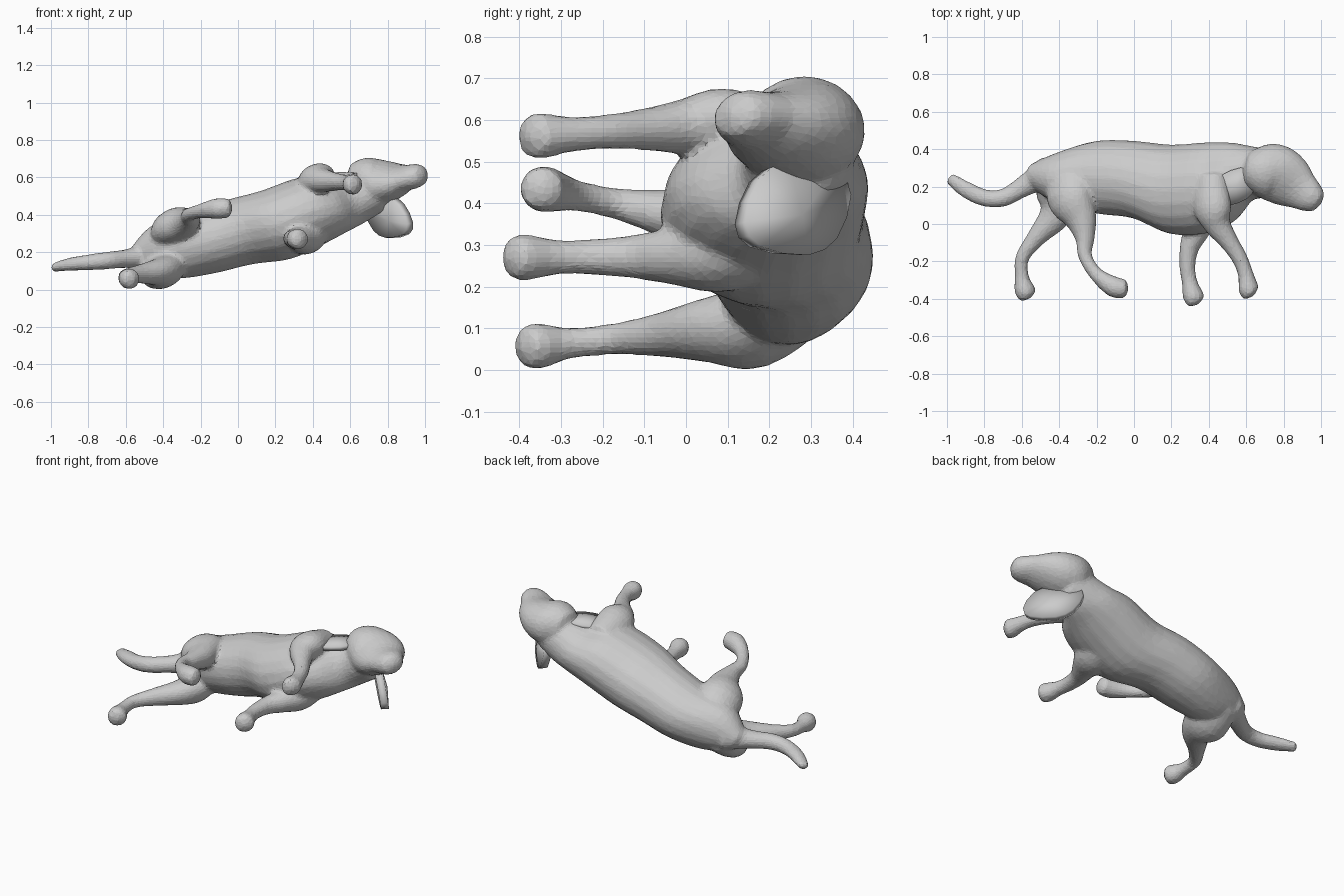
import bpy, bmesh, math
from mathutils import Vector

if "Cube" in bpy.data.objects:
    bpy.data.objects.remove(bpy.data.objects["Cube"])

coat = bpy.data.materials.new("grey coat")
coat.diffuse_color = (0.6, 0.6, 0.6, 1)
coat.use_nodes = True
coat.node_tree.nodes["Principled BSDF"].inputs["Base Color"].default_value = coat.diffuse_color
SIDE = Vector((-0.42, 0, 0.9)).normalized()   # across the animal
FORWARD = Vector((0.9, 0, 0.42))              # along the spine


def finish(name, bm):
    bmesh.ops.recalc_face_normals(bm, faces=bm.faces)
    me = bpy.data.meshes.new(name)
    bm.to_mesh(me)
    bm.free()
    me.materials.append(coat)
    ob = bpy.data.objects.new(name, me)
    bpy.context.collection.objects.link(ob)
    return ob


def spline(pts, steps=4):
    """Smooth curve through rows of x, y, z, depth radius, side radius."""
    p = [pts[0]] + pts + [pts[-1]]
    out = []
    for i in range(1, len(p) - 2):
        for s in range(steps):
            t = s / steps
            out.append([0.5 * (2*b + (c-a)*t + (2*a-5*b+4*c-d)*t*t + (3*b-a-3*c+d)*t**3)
                        for a, b, c, d in zip(p[i-1], p[i], p[i+1], p[i+2])])
    return out + [list(pts[-1])]


def tube(name, pts, axis=None, n=20):
    """Tube with oval sections and rounded ends; sections face the axis if one is given."""
    rows = spline(pts)
    bm = bmesh.new()
    rings = []
    for i, r in enumerate(rows):
        a, b = rows[max(i-1, 0)], rows[min(i+1, len(rows)-1)]
        t = (axis or Vector(b[:3]) - Vector(a[:3])).normalized()
        s = (SIDE - t * SIDE.dot(t)).normalized()
        u = s.cross(t)
        c = Vector(r[:3])
        angles = [k * math.tau / n for k in range(n)]
        rings.append([bm.verts.new(c + u*r[3]*math.cos(w) + s*r[4]*math.sin(w)) for w in angles])
    for p, q in zip(rings, rings[1:]):
        for k in range(n):
            bm.faces.new((p[k], p[(k+1) % n], q[(k+1) % n], q[k]))
    for ring, row, nxt in ((rings[0], rows[0], rows[1]), (rings[-1], rows[-1], rows[-2])):
        out = (Vector(row[:3]) - Vector(nxt[:3])).normalized()
        tip = bm.verts.new(Vector(row[:3]) + out * min(row[3], row[4]) * 0.4)
        for k in range(n):
            bm.faces.new((ring[k], ring[(k+1) % n], tip))
    return finish(name, bm)


def leg(name, path, radii, z_hip, z_foot, tuck):
    """Leg along an x, y path; drifts evenly sideways, its top tucked into the trunk."""
    y0, y1 = path[0][1], path[-1][1]
    rows = [[x, y, z_hip + (z_foot - z_hip) * (y - y0) / (y1 - y0), r, min(r, 0.03 + 0.5 * r)]
            for (x, y), r in zip(path, radii)]
    rows[0][2] += tuck
    return tube(name, rows)


def ear(name, centre, long_axis, cross_axis, bulge, thick, n=16):
    """Floppy ear: a thick, slightly bulged, squarish leaf."""
    def squared(v):
        return math.copysign(abs(v) ** 0.75, v)
    c, a, b = Vector(centre), Vector(long_axis), Vector(cross_axis)
    bm = bmesh.new()
    rim = [bm.verts.new(c + a * squared(math.cos(k*math.tau/n)) + b * squared(math.sin(k*math.tau/n)))
           for k in range(n)]
    mid = bm.verts.new(c + Vector(bulge))
    for k in range(n):
        bm.faces.new((rim[k], rim[(k+1) % n], mid))
    ob = finish(name, bm)
    m = ob.modifiers.new("thickness", 'SOLIDIFY')
    m.thickness, m.offset = thick, 0
    return ob


# trunk and neck
trunk = tube("trunk", [(-.55, .26, .165, .06, .06), (-.4, .245, .2, .14, .155), (-.2, .25, .245, .195, .175),
                       (0, .237, .305, .208, .187), (.2, .185, .345, .24, .2), (.4, .195, .425, .243, .19),
                       (.53, .225, .455, .21, .155), (.62, .27, .485, .148, .14), (.73, .27, .53, .13, .12)], FORWARD)

# skull and muzzle
head = tube("head", [(.61, .295, .57, .095, .10), (.68, .285, .575, .14, .13), (.76, .27, .57, .158, .125),
                     (.84, .22, .58, .143, .095), (.90, .175, .597, .108, .068), (.95, .14, .607, .085, .065),
                     (.985, .115, .615, .06, .05)])

# tail
tail = tube("tail", [(-.45, .285, .18, .085, .075), (-.6, .195, .165, .055, .05), (-.7, .14, .155, .048, .047),
                     (-.8, .14, .145, .046, .042), (-.9, .185, .135, .045, .035), (-.985, .245, .118, .032, .024)])

# hind legs: hip, thigh, knee, hock, paw
hind = (.1, .13, .09, .052, .038, .038, .056, .05)
hind_lower = leg("hind_leg_lower", [(-.41, .3), (-.4, .16), (-.42, .05), (-.52, -.07), (-.597, -.18),
                                    (-.6, -.28), (-.585, -.35), (-.565, -.385)], hind, .118, .055, .06)
hind_upper = leg("hind_leg_upper", [(-.35, .3), (-.345, .15), (-.285, .03), (-.262, -.08), (-.262, -.17),
                                    (-.205, -.265), (-.11, -.335), (-.045, -.345)], hind, .305, .435, -.05)

# front legs: shoulder, elbow, wrist, paw
front = (.09, .105, .075, .052, .043, .042, .056, .052)
front_lower = leg("front_leg_lower", [(.39, .25), (.375, .09), (.335, -.03), (.295, -.13), (.285, -.23),
                                      (.297, -.31), (.315, -.38), (.335, -.415)], front, .275, .27, .05)
front_upper = leg("front_leg_upper", [(.41, .25), (.42, .09), (.445, 0), (.505, -.09), (.563, -.18),
                                      (.598, -.27), (.613, -.345), (.63, -.37)], front, .6, .56, -.05)

# fuse the parts into one smooth skin
bpy.ops.object.select_all(action='DESELECT')
for ob in (trunk, head, tail, hind_lower, hind_upper, front_lower, front_upper):
    ob.select_set(True)
bpy.context.view_layer.objects.active = trunk
bpy.ops.object.join()
trunk.name = "body_skin"
m = trunk.modifiers.new("fuse", 'REMESH')
m.mode, m.voxel_size = 'VOXEL', 0.012
m = trunk.modifiers.new("soften", 'SMOOTH')
m.factor, m.iterations = 0.5, 8
m = trunk.modifiers.new("facets", 'DECIMATE')
m.ratio = 0.2

# ears
ear_lower = ear("ear_lower", (.805, .255, .385), (.05, -.035, -.105), (.095, -.115, .02), (.015, .01, -.015), .045)
ear_upper = ear("ear_upper", (.54, .2, .6), (.1, .04, .01), (.02, -.085, 0), (0, 0, .015), .028)

for ob in (trunk, ear_lower, ear_upper):
    bpy.ops.object.select_all(action='DESELECT')
    ob.select_set(True)
    bpy.context.view_layer.objects.active = ob
    bpy.ops.object.shade_smooth_by_angle(angle=math.radians(40))
